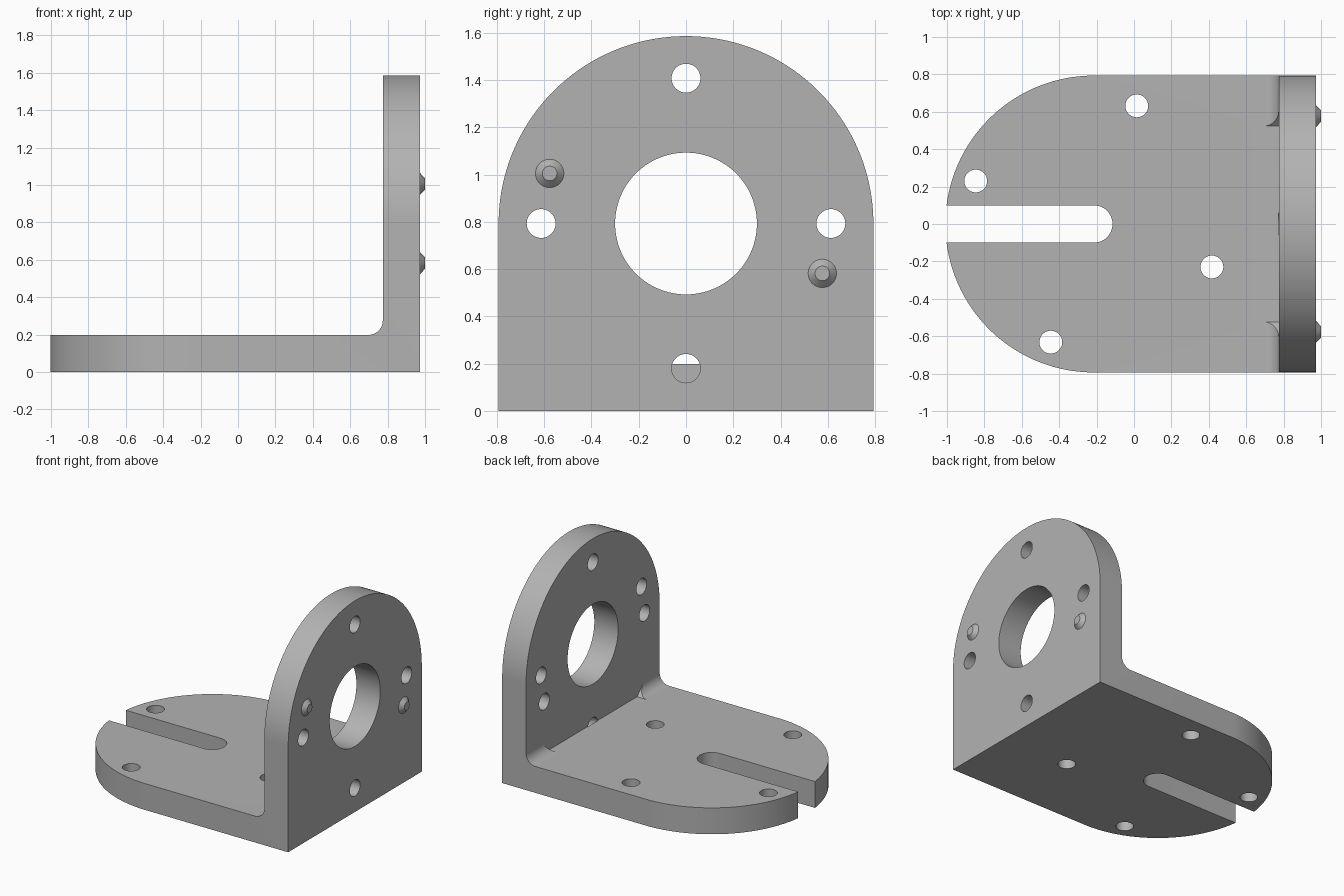
import bpy, bmesh
from math import sin, cos, pi, radians, asin, sqrt

R = 0.793            # half width, also arch radius and arch centre height
T = 0.198            # plate thickness
WALL_IN, WALL_OUT = 0.774, 0.972
CX = -0.215          # centre of the rounded base end
FILLET = 0.077
HOLE = 0.061

cube = bpy.data.objects.get("Cube")
if cube:
    bpy.data.objects.remove(cube)

grey = bpy.data.materials.new("plain grey")
grey.use_nodes = True
colour = (0.45, 0.45, 0.45, 1)
grey.diffuse_color = colour
grey.node_tree.nodes["Principled BSDF"].inputs["Base Color"].default_value = colour


def arc(cu, cv, r, start, end, n=48):
    return [(cu + r * cos(start + (end - start) * i / n),
             cv + r * sin(start + (end - start) * i / n)) for i in range(n + 1)]


def circle(cu, cv, r, n=48):
    return arc(cu, cv, r, 0, 2 * pi, n)[:-1]


def loft(name, axis, rings):
    """Solid through (position along axis, outline) rings."""
    place = {"x": lambda u, v, d: (d, u, v),
             "y": lambda u, v, d: (u, d, v),
             "z": lambda u, v, d: (u, v, d)}[axis]
    bm = bmesh.new()
    loops = [[bm.verts.new(place(u, v, d)) for u, v in pts] for d, pts in rings]
    for a, b in zip(loops, loops[1:]):
        for i in range(len(a)):
            j = (i + 1) % len(a)
            bm.faces.new((a[i], a[j], b[j], b[i]))
    bm.faces.new(loops[0])
    bm.faces.new(loops[-1])
    bmesh.ops.recalc_face_normals(bm, faces=bm.faces)
    mesh = bpy.data.meshes.new(name)
    bm.to_mesh(mesh)
    bm.free()
    mesh.materials.append(grey)
    ob = bpy.data.objects.new(name, mesh)
    bpy.context.collection.objects.link(ob)
    return ob


def prism(name, axis, pts, lo, hi):
    return loft(name, axis, [(lo, pts), (hi, pts)])


def carve(target, cutter, operation="DIFFERENCE"):
    bpy.context.view_layer.objects.active = target
    mod = target.modifiers.new("carve", "BOOLEAN")
    mod.operation, mod.solver, mod.object = operation, "EXACT", cutter
    bpy.ops.object.modifier_apply(modifier=mod.name)
    bpy.data.objects.remove(cutter)


def smooth(ob):
    bpy.ops.object.select_all(action="DESELECT")
    ob.select_set(True)
    bpy.context.view_layer.objects.active = ob
    bpy.ops.object.shade_smooth_by_angle(angle=radians(30))


# L-shaped body with a filleted inner corner
inner = arc(WALL_IN - FILLET, T + FILLET, FILLET, -pi / 2, 0, 12)
profile = [(-1.1, 0), (WALL_OUT, 0), (WALL_OUT, 1.7), (WALL_IN, 1.7)]
profile += inner[::-1] + [(-1.1, T)]
bracket = prism("angle_bracket", "y", profile, -0.9, 0.9)

# Arched outline of the upright plate
arch = [(-R, -0.1), (R, -0.1)] + arc(0, R, R, 0, pi, 96)
carve(bracket, prism("arch_outline", "x", arch, -1.3, 1.3), "INTERSECT")

# Rounded base end with its open slot
S, RB = 0.1, R + 0.0005
a = asin(S / RB)
base = [(1.2, -1), (1.2, 1), (CX + 0.02, 1)]
base += arc(CX, 0, RB, pi / 2, pi - a)
base += arc(CX, 0, S, pi / 2, -pi / 2, 24)
base += arc(CX, 0, RB, pi + a, 3 * pi / 2) + [(CX + 0.02, -1)]
carve(bracket, prism("base_outline", "z", base, -0.1, 1.8), "INTERSECT")

# Round clearance that trims the middle of the fillet down to the floor
low = asin((R - T) / R)
high = asin((R - 0.4) / R)
clearance = arc(0, R, R, pi + high, pi + low, 24) + arc(0, R, R, -low, -high, 24)
carve(bracket, prism("clearance", "x", clearance, 0.6, WALL_IN))

# Centre bore and mounting holes of the upright plate
for y, z, r in [(0, R, 0.3), (0, 1.408, HOLE), (0.613, R, HOLE),
                (-0.613, R, HOLE), (0, 0.18, HOLE)]:
    n = 96 if r > HOLE else 48
    carve(bracket, prism("bore", "x", circle(y, z, r, n), WALL_IN - 0.002, 1.1))

# Base holes, a quarter turn apart
for i in range(4):
    t = radians(70 + 90 * i)
    x, y = CX + 0.672 * cos(t), 0.672 * sin(t)
    carve(bracket, prism("base_hole", "z", circle(x, y, HOLE), -0.1, T + 0.1))

# Locating pins outside, with blind holes behind them
for name, y, z in [("front_pin", -0.577, 1.005), ("back_pin", 0.577, 0.582)]:
    carve(bracket, prism("blind_hole", "x", circle(y, z, HOLE), 0.7, 0.9))
    pin = loft(name, "x", [(0.95, circle(y, z, 0.06)), (WALL_OUT, circle(y, z, 0.06)),
                           (1.0, circle(y, z, 0.031))])
    smooth(pin)

smooth(bracket)
